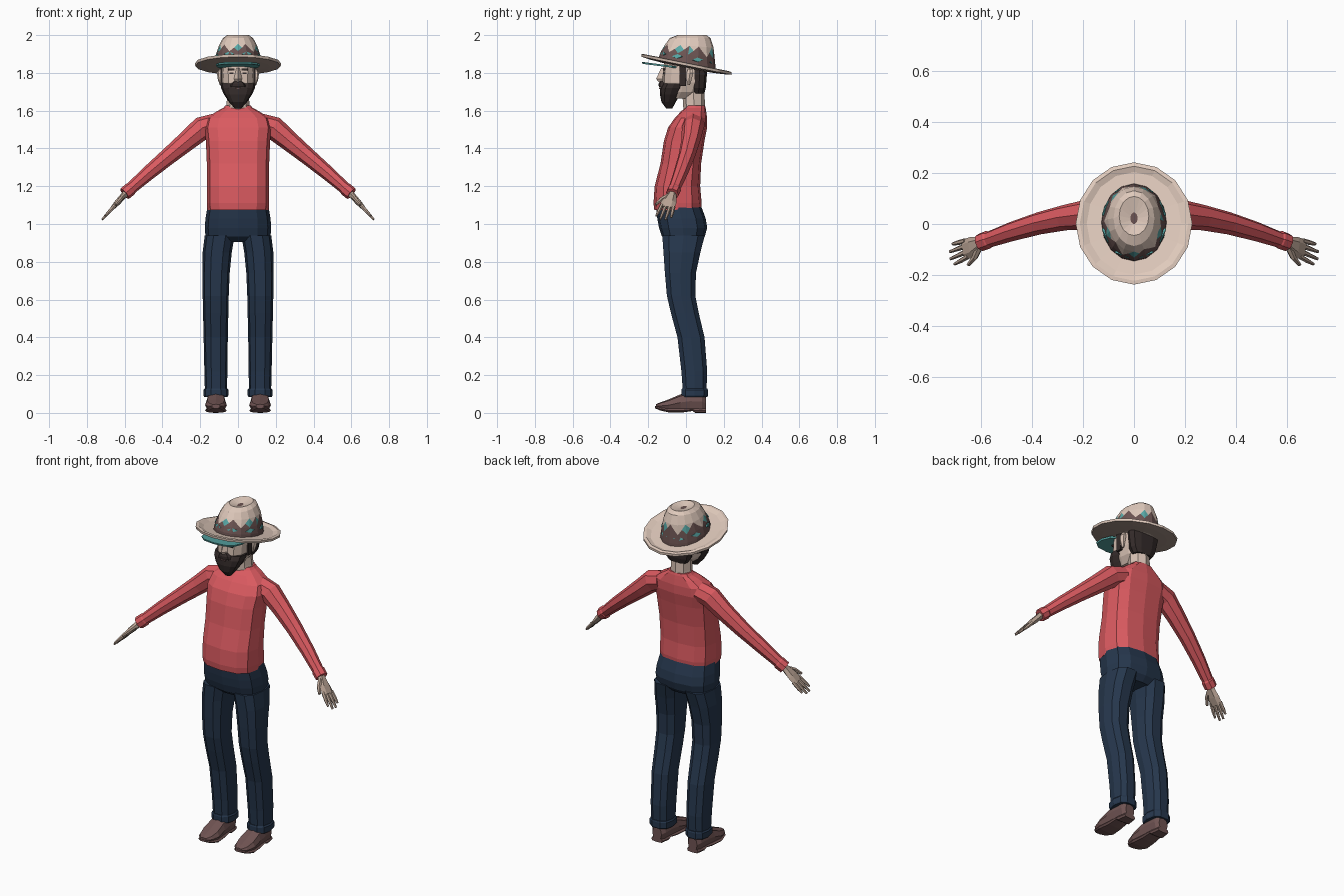
import bpy, bmesh, math
from mathutils import Vector


def material(name, r, g, b):
    lin = [((c / 255 + 0.055) / 1.055) ** 2.4 for c in (r, g, b)]
    m = bpy.data.materials.new(name)
    m.diffuse_color = (*lin, 1)
    return m


SHIRT = material("red cloth", 218, 90, 96)
DENIM = material("navy denim", 38, 55, 77)
STRAW = material("pale straw", 224, 202, 188)
SHADE = material("brim underside taupe", 172, 151, 140)
BAND = material("band brown", 108, 84, 82)
TEAL = material("teal", 88, 168, 166)
SKIN = material("skin", 216, 194, 180)
HAND = material("weathered skin", 184, 162, 147)
HAIR = material("dark hair", 52, 43, 42)
LEATHER = material("brown leather", 112, 84, 83)


def loft(name, rings, n, mats, rule=None, mirror=False, p=1.0):
    """Skin rings (centre, u axis, v axis) into a capped, flat-shaded solid."""
    mats = mats if isinstance(mats, list) else [mats]
    bm = bmesh.new()
    power = lambda t: math.copysign(abs(t) ** p, t) if abs(t) > 1e-6 else 0
    loops = []
    for c, u, v in rings:
        loops.append([bm.verts.new(c + u * power(math.cos(2 * math.pi * i / n))
                                   + v * power(math.sin(2 * math.pi * i / n))) for i in range(n)])
    for k in range(len(loops) - 1):
        a, b = loops[k], loops[k + 1]
        for i in range(n):
            j = (i + 1) % n
            f = bm.faces.new((a[i], a[j], b[j], b[i]))
            if rule:
                f.material_index = rule(k, i)
    bm.faces.new(loops[0])
    top = bm.faces.new(loops[-1])
    if rule:
        top.material_index = rule(len(loops) - 1, 0)
    bmesh.ops.recalc_face_normals(bm, faces=bm.faces)
    mesh = bpy.data.meshes.new(name)
    bm.to_mesh(mesh)
    bm.free()
    for m in mats:
        mesh.materials.append(m)
    ob = bpy.data.objects.new(name, mesh)
    bpy.context.collection.objects.link(ob)
    if mirror:
        ob.modifiers.new("mirror", 'MIRROR').use_mirror_merge = False
    return ob


def level(z, rx, yf, yb, cx=0.0, tilt=0.0):
    """Horizontal ring between y front and y back, optionally sloping along y."""
    cy, ry = (yf + yb) / 2, (yb - yf) / 2
    return (Vector((cx, cy, z - tilt * cy)), Vector((rx, 0, 0)), Vector((0, ry, -tilt * ry)))


def tube(points):
    """Rings across a path of (x, y, z, half width along y, half thickness)."""
    ps = [Vector(q[:3]) for q in points]
    out = []
    for i, q in enumerate(points):
        d = (ps[min(i + 1, len(ps) - 1)] - ps[max(i - 1, 0)]).normalized()
        w = Vector((0, 1, 0))
        w = (w - d * w.dot(d)).normalized()
        out.append((ps[i], w * q[3], d.cross(w) * q[4]))
    return out


def box(name, c, s, mat, mirror=False):
    h = math.sqrt(2) / 2
    u, v = Vector((s[0] / 2, s[1] / 2, 0)), Vector((-s[0] / 2, s[1] / 2, 0))
    up = Vector((0, 0, s[2] / 2))
    return loft(name, [(Vector(c) - up, u, v), (Vector(c) + up, u, v)], 4, mat, mirror=mirror)


# Shirt body with hem and collar
loft("shirt_body", [level(*r) for r in (
    (1.075, .162, -.168, .080), (1.11, .165, -.172, .083), (1.20, .164, -.166, .075),
    (1.32, .165, -.135, .080), (1.44, .170, -.117, .098), (1.51, .178, -.095, .112),
    (1.56, .165, -.060, .112), (1.595, .115, -.028, .107), (1.615, .078, -.005, .104),
    (1.628, .066, .002, .100))], 12, SHIRT, p=.72)

# Sleeves with cuffs
loft("sleeve", tube([(.12, .04, 1.53, .062, .055), (.19, .036, 1.508, .058, .062),
                     (.27, .025, 1.44, .050, .053), (.37, .003, 1.357, .044, .045),
                     (.48, -.03, 1.265, .038, .038), (.565, -.06, 1.19, .032, .032),
                     (.57, -.061, 1.185, .036, .036), (.60, -.072, 1.16, .035, .035)]),
     8, SHIRT, mirror=True)

# Hands: palm, four fingers and thumb
wrist = Vector((.583, -.067, 1.175))
d = Vector((.135, -.055, -.15)).normalized()
w = Vector((0, 1, 0)) - d * d.y
w.normalize()


def hand_part(name, steps):
    loft(name, tube([(*(wrist + d * t + w * s), a, b) for t, s, a, b in steps]), 6, HAND, mirror=True)


hand_part("palm", [(0, 0, .023, .021), (.035, 0, .026, .019), (.08, -.003, .041, .018), (.125, 0, .040, .012)])
for i, (s, length) in enumerate(((-.032, .195), (-.011, .213), (.011, .208), (.031, .185))):
    hand_part(f"finger_{i + 1}", [(.11, s, .0105, .011), (.155, s * 1.15, .0095, .010),
                                  (length, s * 1.25, .006, .006)])
hand_part("thumb", [(.035, -.012, .014, .014), (.075, -.046, .012, .012), (.118, -.064, .007, .008)])

# Trousers: seat, legs and turned-up cuffs
loft("trouser_seat", [level(*r) for r in (
    (.905, .120, -.09, .07), (.935, .172, -.128, .100), (.98, .176, -.143, .112),
    (1.03, .172, -.152, .104), (1.10, .160, -.160, .078))], 12, DENIM, p=.75)
loft("trouser_leg", [level(z, rx, f, b, cx) for z, cx, rx, f, b in (
    (.10, .117, .058, -.018, .110), (.22, .117, .061, -.027, .115), (.40, .118, .064, -.048, .101),
    (.53, .118, .067, -.083, .070), (.62, .118, .069, -.104, .052), (.74, .116, .072, -.115, .056),
    (.85, .110, .077, -.123, .080), (.94, .097, .079, -.130, .104))], 10, DENIM, mirror=True, p=.78)
loft("trouser_cuff", [level(z, r, -.024 - e, .116 + e, .117) for z, r, e in (
    (.085, .062, 0), (.092, .066, .003), (.122, .066, .003), (.130, .060, 0))], 10, DENIM, mirror=True, p=.78)

# Shoes lofted from heel to toe, with soles
loft("shoe", [(Vector((.117, y, (lo + hi) / 2)), Vector((rx, 0, 0)), Vector((0, 0, (hi - lo) / 2)))
              for y, rx, lo, hi in ((.106, .030, .015, .085), (.085, .045, .01, .11), (.02, .050, .012, .112),
                                    (-.03, .053, .012, .098), (-.09, .058, .010, .072),
                                    (-.135, .046, .018, .056), (-.160, .022, .028, .046))],
     8, LEATHER, mirror=True, p=.7)
loft("shoe_sole", [(Vector((.117, y, (lo + hi) / 2)), Vector((rx, 0, 0)), Vector((0, 0, (hi - lo) / 2)))
                   for y, rx, lo, hi in ((.106, .036, 0, .025), (.05, .046, 0, .025), (.035, .044, .01, .026),
                                         (-.02, .05, .002, .024), (-.09, .058, .002, .024),
                                         (-.14, .045, .014, .03), (-.163, .02, .024, .036))],
     8, LEATHER, mirror=True, p=.5)

# Neck and head
loft("neck", [level(1.58, .066, -.012, .100), level(1.64, .060, -.016, .100),
              level(1.74, .056, -.022, .096)], 8, SKIN)
loft("head", [level(*r) for r in (
    (1.665, .045, -.105, .02), (1.70, .072, -.118, .07), (1.75, .086, -.126, .092),
    (1.80, .089, -.124, .100), (1.88, .086, -.112, .100))], 12, SKIN, p=.78)
loft("nose", [level(1.825, .011, -.132, -.095), level(1.768, .021, -.158, -.095),
              level(1.752, .016, -.146, -.095)], 4, SKIN)
loft("ear", [level(1.735, .006, .008, .022, .090), level(1.765, .013, .000, .032, .094),
             level(1.80, .016, .000, .042, .096), level(1.82, .008, .008, .034, .092)], 6, SKIN, mirror=True)

# Hair, beard, moustache, brows, eyes and mouth
loft("back_hair", [level(1.69, .058, .035, .098), level(1.72, .080, .030, .106),
                   level(1.79, .094, .032, .112), level(1.86, .093, .030, .110)], 10, HAIR, p=.7)
loft("beard", [level(1.612, .018, -.105, -.072), level(1.645, .047, -.130, -.055),
               level(1.685, .074, -.138, -.030), level(1.720, .090, -.136, -.008),
               level(1.745, .092, -.122, .000)], 12, HAIR, p=.8)
loft("moustache", [level(1.725, .046, -.144, -.09), level(1.742, .038, -.145, -.09),
                   level(1.757, .020, -.138, -.09)], 8, HAIR, p=.8)
box("sideburn", (.086, -.018, 1.785), (.014, .034, .11), HAIR, True)
box("eyebrow", (.036, -.117, 1.818), (.036, .012, .009), HAIR, True)
box("eye", (.035, -.117, 1.798), (.022, .009, .008), HAIR, True)
box("mouth", (0, -.139, 1.719), (.030, .009, .008), BAND)

# Teal visor below the hat brim
loft("visor", [level(1.818, .115, -.230, -.03, 0, .13), level(1.828, .118, -.233, -.03, 0, .13)],
     12, TEAL, p=.75)

# Hat brim, tilted up at the front with a raised rim
T = .2
loft("hat_brim", [level(1.828, .10, -.12, .13, 0, T), level(1.832, .170, -.185, .190, 0, T),
                  level(1.838, .226, -.235, .240, 0, T), level(1.852, .228, -.237, .241, 0, T),
                  level(1.855, .212, -.222, .226, 0, T), level(1.844, .185, -.198, .203, 0, T),
                  level(1.842, .120, -.14, .15, 0, T)], 16, [STRAW, SHADE],
     rule=lambda k, i: 1 if k < 2 else 0)

# Hat crown: brown band, row for the zigzag, pinched top
crown = loft("hat_crown", [level(1.835, .128, -.146, .158, 0, T), level(1.858, .126, -.143, .157, 0, T),
                           level(1.898, .117, -.131, .152, 0, .14), level(1.945, .102, -.108, .146, 0, .08),
                           level(1.984, .080, -.086, .130, 0, .0), level(2.0, .058, -.045, .108, 0, 0),
                           level(1.986, .014, .000, .045, 0, 0)],
             16, [STRAW, BAND, TEAL],
             rule=lambda k, i: 1 if k < 2 or k == 6 else 0)


def zigzag(ob, low_row, n):
    """Split one row of faces into triangles and colour them in turn."""
    bm = bmesh.new()
    bm.from_mesh(ob.data)
    bm.faces.ensure_lookup_table()
    bm.verts.ensure_lookup_table()
    low = set(bm.verts[low_row * n:(low_row + 1) * n])
    row = list(bm.faces[low_row * n:(low_row + 1) * n])
    count = 0
    for f in row:
        bmesh.ops.poke(bm, faces=[f])
    for f in bm.faces:
        if len(f.verts) == 3:
            base = sum(v in low for v in f.verts)
            if base == 2:
                f.material_index = 1
            elif base == 1:
                f.material_index = (1, 2, 0)[count % 3]
                count += 1
            else:
                f.material_index = 0
    bm.to_mesh(ob.data)
    bm.free()


zigzag(crown, 2, 16)

# Thin teal plates woven around the band
for k in range(8):
    a = 2 * math.pi * (k + .5) / 8
    ex, ey, slope = .122 * math.cos(a), .008 + .140 * math.sin(a), .17
    c = Vector((ex, ey, 1.88 - slope * ey))
    out = Vector((math.cos(a), math.sin(a) * .9, .25)).normalized()
    side = Vector((-math.sin(a), math.cos(a), 0))
    up = out.cross(side)
    loft(f"band_diamond_{k + 1}", [(c - out * .006, side * .03, up * .012),
                                   (c + out * .002, side * .03, up * .012)], 4, TEAL)
